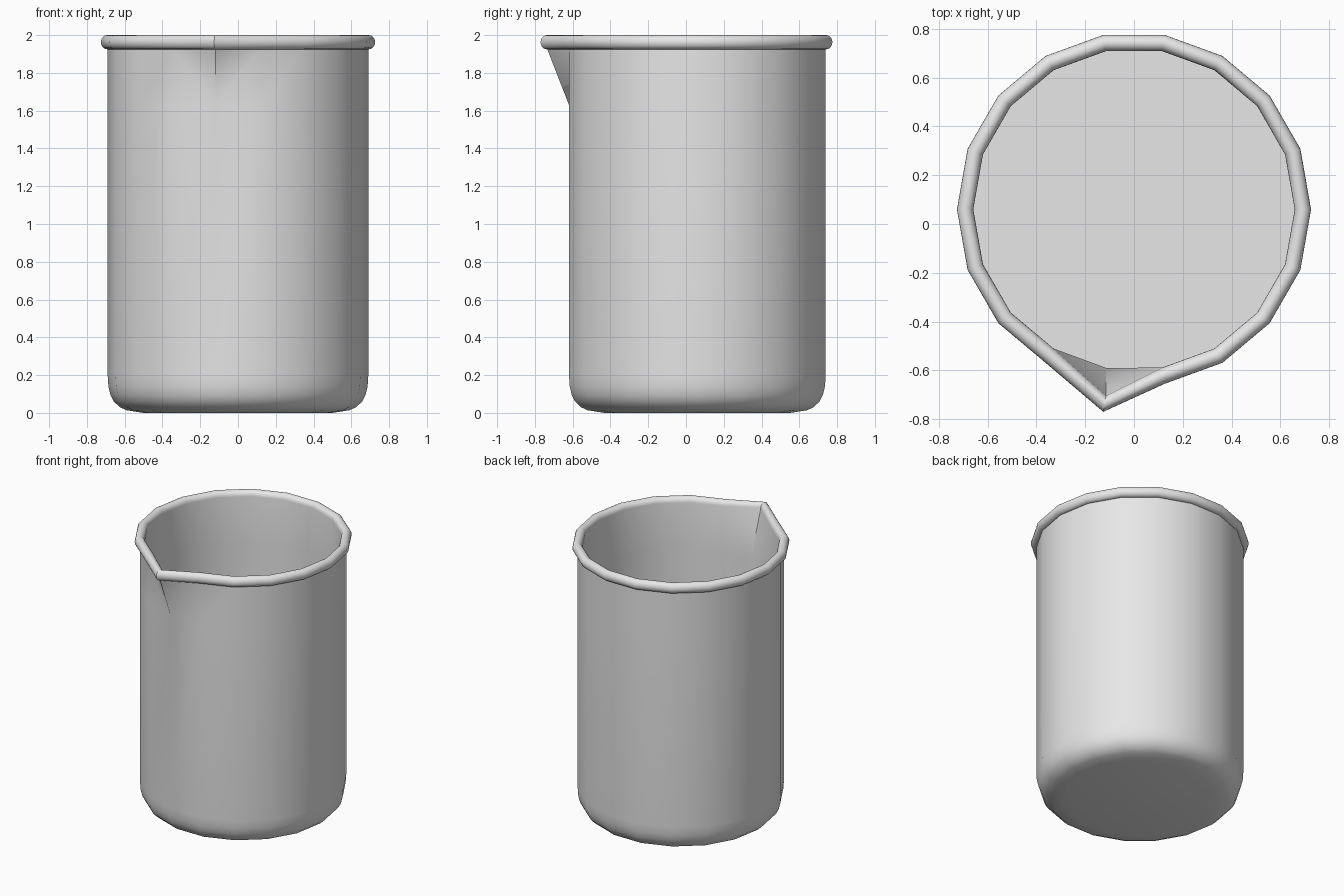
import bpy, bmesh, math

cube = bpy.data.objects.get("Cube")
if cube:
    bpy.data.objects.remove(cube, do_unlink=True)

SIDES = 18
CENTRE_Y = 0.06
SPOUT_INDEX = 13          # column of vertices pulled out into the spout
SPOUT_PULL = 0.115
SPOUT_LOW, SPOUT_HIGH = 1.63, 1.925

# One grey for the whole vessel
grey = bpy.data.materials.new("plain_grey")
grey.use_nodes = True
colour = (0.8, 0.8, 0.8, 1)
grey.diffuse_color = colour
grey.node_tree.nodes["Principled BSDF"].inputs["Base Color"].default_value = colour

# Section from the base, up the outside, over the rim, down to the inner floor
profile = [(0.5, 0), (0.59, 0.014), (0.625, 0.03), (0.657, 0.06),
           (0.675, 0.095), (0.686, 0.14), (0.69, 0.2),
           (0.69, SPOUT_LOW), (0.69, SPOUT_HIGH)]
RIM_STEPS = 15
for i in range(RIM_STEPS + 1):
    a = math.radians(-90 + 270 * i / RIM_STEPS)
    profile.append((0.6925 + 0.0335 * math.cos(a), 1.9625 + 0.0375 * math.sin(a)))
profile += [(0.66, SPOUT_LOW), (0.66, 0.08)]


def ring(bm, radius, z):
    """Circle of vertices, with the spout column pushed forward near the top."""
    lift = min(max((z - SPOUT_LOW) / (SPOUT_HIGH - SPOUT_LOW), 0), 1)
    verts = []
    for i in range(SIDES):
        a = math.tau * i / SIDES
        pull = SPOUT_PULL * lift if i == SPOUT_INDEX else 0
        verts.append(bm.verts.new((radius * math.cos(a),
                                   CENTRE_Y + radius * math.sin(a) - pull, z)))
    return verts


# Beaker wall, rim and spout
bm = bmesh.new()
rings = [ring(bm, r, z) for r, z in profile]
for low, high in zip(rings, rings[1:]):
    for i in range(SIDES):
        j = (i + 1) % SIDES
        bm.faces.new((low[i], low[j], high[j], high[i]))

# Underside and inner floor
bm.faces.new(list(reversed(rings[0])))
bm.faces.new(rings[-1])

# Split the bent spout quads from the spout's root, so each side is a clean triangle
bm.verts.ensure_lookup_table()
for k in (7, len(rings) - 3):
    low, high = (k, k + 1) if k == 7 else (k + 1, k)
    for step in (-1, 1):
        n = SPOUT_INDEX + step
        face = next(f for f in rings[low][n].link_faces
                    if rings[high][SPOUT_INDEX] in f.verts)
        bmesh.utils.face_split(face, rings[low][SPOUT_INDEX], rings[high][n])
bmesh.ops.remove_doubles(bm, verts=bm.verts, dist=0.0005)
bmesh.ops.recalc_face_normals(bm, faces=bm.faces)

mesh = bpy.data.meshes.new("beaker")
bm.to_mesh(mesh)
bm.free()
mesh.materials.append(grey)
beaker = bpy.data.objects.new("beaker", mesh)
bpy.context.collection.objects.link(beaker)

# Smooth walls, crisp spout and floor edges
bpy.ops.object.select_all(action="DESELECT")
beaker.select_set(True)
bpy.context.view_layer.objects.active = beaker
bpy.ops.object.shade_smooth_by_angle(angle=math.radians(32))
